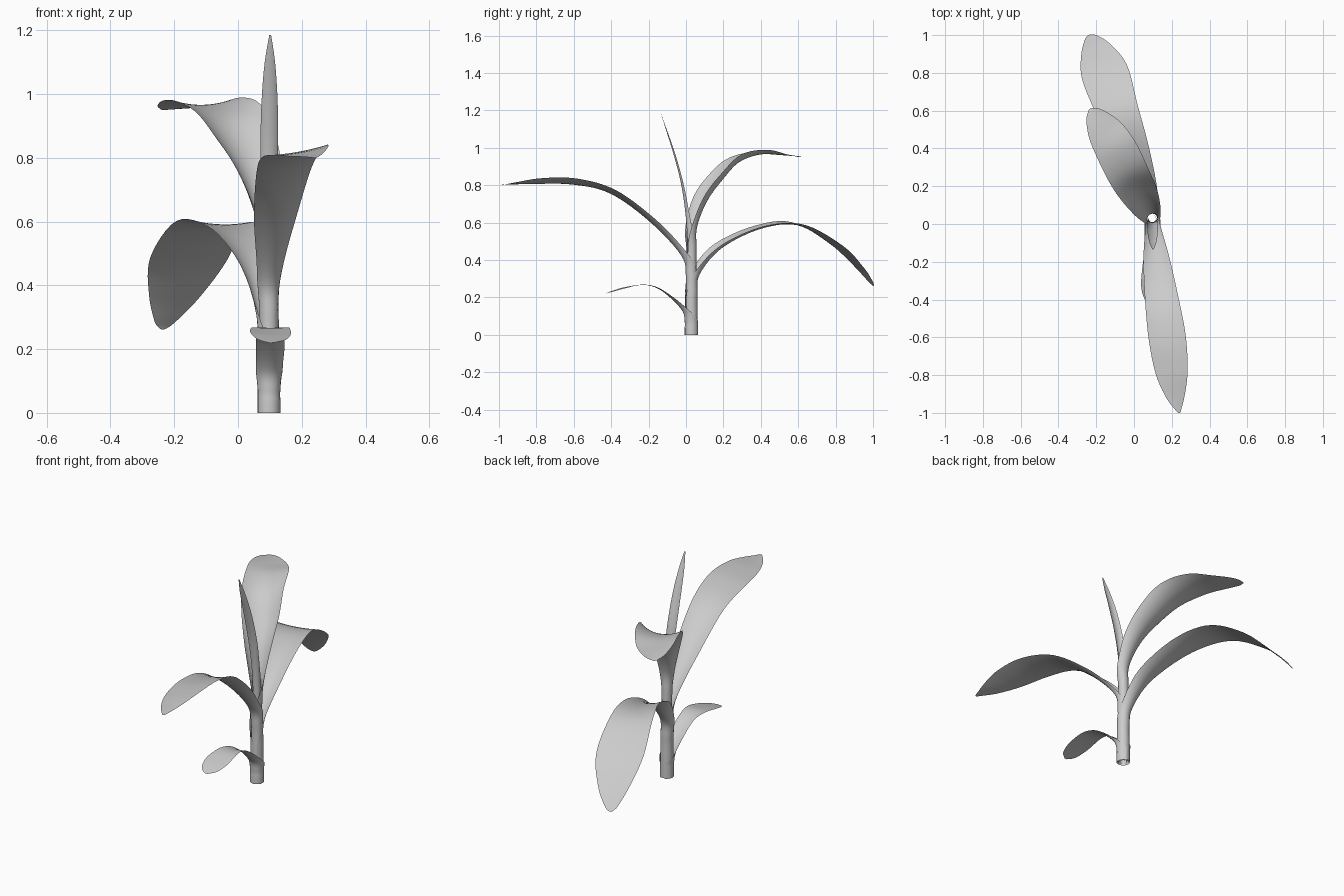
import bpy, math
from mathutils import Vector, Quaternion

cube = bpy.data.objects.get("Cube")
if cube:
    bpy.data.objects.remove(cube, do_unlink=True)

grey = bpy.data.materials.new("plant grey")
grey.use_nodes = True
grey.diffuse_color = (0.6, 0.6, 0.6, 1)
grey.node_tree.nodes["Principled BSDF"].inputs["Base Color"].default_value = (0.6, 0.6, 0.6, 1)

STEM = (0.097, 0.029)
STEPS, ACROSS = 6, 14


def catmull(a, b, c, d, t):
    return [0.5 * (2 * q + (r - p) * t + (2 * p - 5 * q + 4 * r - s) * t * t
                   + (3 * q - p - 3 * r + s) * t ** 3) for p, q, r, s in zip(a, b, c, d)]


def smooth_rows(stations):
    pts = [stations[0]] + stations + [stations[-1]]
    rows = [catmull(*pts[i:i + 4], k / STEPS)
            for i in range(len(stations) - 1) for k in range(STEPS)]
    return rows + [list(stations[-1])]


def sheath(radius, heading, z0, z1, wrap=325):
    """Rolled base of a leaf around the stem; its midrib is on the heading side."""
    h = Vector(heading).normalized()
    w = radius * math.radians(wrap) / 2
    return [(STEM[0] + h.x * radius, STEM[1] + h.y * radius, z0 + (z1 - z0) * k / 2, w, wrap, 0)
            for k in range(3)]


def leaf(name, heading, stations):
    """Loft arcs along the midrib; station = x, y, z, half width, curl, roll.
    Positive roll lifts the edge on the right of the heading."""
    h = Vector(heading).normalized()
    rows = smooth_rows(stations)
    mids = [Vector(r[:3]) for r in rows]
    verts, faces = [], []
    for i, row in enumerate(rows):
        tangent = (mids[min(i + 1, len(rows) - 1)] - mids[max(i - 1, 0)]).normalized()
        side = Vector((h.y, -h.x, 0))
        side = (side - tangent * side.dot(tangent)).normalized()
        side = Quaternion(tangent, math.radians(-row[5])) @ side
        normal = side.cross(tangent)
        curl = math.radians(max(row[4], 2))
        radius = 2 * max(row[3], 0.003) / curl
        for k in range(ACROSS + 1):
            a = (k / ACROSS - 0.5) * curl
            verts.append(mids[i] + side * radius * math.sin(a) + normal * radius * (1 - math.cos(a)))
    n = ACROSS + 1
    for i in range(len(rows) - 1):
        for k in range(ACROSS):
            a = i * n + k
            faces.append((a, a + 1, a + n + 1, a + n))
    mesh = bpy.data.meshes.new(name)
    mesh.from_pydata(verts, [], faces)
    mesh.materials.append(grey)
    mesh.shade_smooth()
    ob = bpy.data.objects.new(name, mesh)
    bpy.context.collection.objects.link(ob)


# Small lowest leaf at the front
d = (0, -1)
leaf("small_front_leaf", d, sheath(0.036, d, 0, 0.07) + [
    (0.098, -0.018, 0.125, 0.055, 140, 0), (0.101, -0.075, 0.190, 0.047, 65, 0),
    (0.102, -0.150, 0.247, 0.047, 25, 0), (0.102, -0.230, 0.267, 0.058, 5, 0),
    (0.102, -0.330, 0.250, 0.064, 3, 3), (0.104, -0.400, 0.230, 0.045, 3, 3),
    (0.106, -0.430, 0.220, 0.008, 3, 0)])

# Long arching leaf at the back
d = (-0.34, 0.95)
leaf("lower_back_leaf", d, sheath(0.033, d, 0, 0.22) + [
    (0.078, 0.072, 0.325, 0.060, 180, 0), (0.052, 0.190, 0.465, 0.074, 85, 0),
    (-0.010, 0.400, 0.568, 0.090, 40, 0), (-0.088, 0.600, 0.585, 0.112, 20, -4),
    (-0.155, 0.800, 0.476, 0.125, 12, -4), (-0.200, 0.920, 0.362, 0.083, 12, -3),
    (-0.230, 0.985, 0.284, 0.034, 10, 0), (-0.239, 1.000, 0.262, 0.006, 10, 0)])

# Long arching leaf at the front
d = (0.15, -0.99)
leaf("front_leaf", d, sheath(0.030, d, 0, 0.31) + [
    (0.102, -0.026, 0.425, 0.052, 145, 0), (0.120, -0.190, 0.603, 0.072, 65, -2),
    (0.148, -0.400, 0.757, 0.090, 32, -5), (0.177, -0.600, 0.812, 0.100, 18, -9),
    (0.200, -0.780, 0.818, 0.087, 12, -10), (0.220, -0.910, 0.808, 0.051, 12, -7),
    (0.240, -1.000, 0.800, 0.006, 10, 0)])

# Upper back leaf
d = (-0.45, 0.89)
leaf("upper_back_leaf", d, sheath(0.027, d, 0, 0.46) + [
    (0.084, 0.056, 0.580, 0.068, 195, 0), (0.058, 0.108, 0.715, 0.092, 140, 3),
    (0.020, 0.185, 0.822, 0.112, 105, 6), (-0.030, 0.275, 0.918, 0.118, 78, 8),
    (-0.092, 0.390, 0.963, 0.112, 40, 3), (-0.160, 0.500, 0.962, 0.092, 22, -5),
    (-0.213, 0.580, 0.955, 0.048, 15, -4), (-0.235, 0.608, 0.950, 0.006, 10, 0)])

# Folded young leaf at the top
d = (0, -1)
leaf("young_top_leaf", d, sheath(0.020, d, 0, 0.45) + [
    (0.097, 0.000, 0.620, 0.036, 180, 0), (0.098, -0.025, 0.800, 0.032, 100, 0),
    (0.099, -0.065, 0.960, 0.028, 80, 0), (0.100, -0.105, 1.090, 0.018, 60, 0),
    (0.101, -0.135, 1.185, 0.003, 30, 0)])
